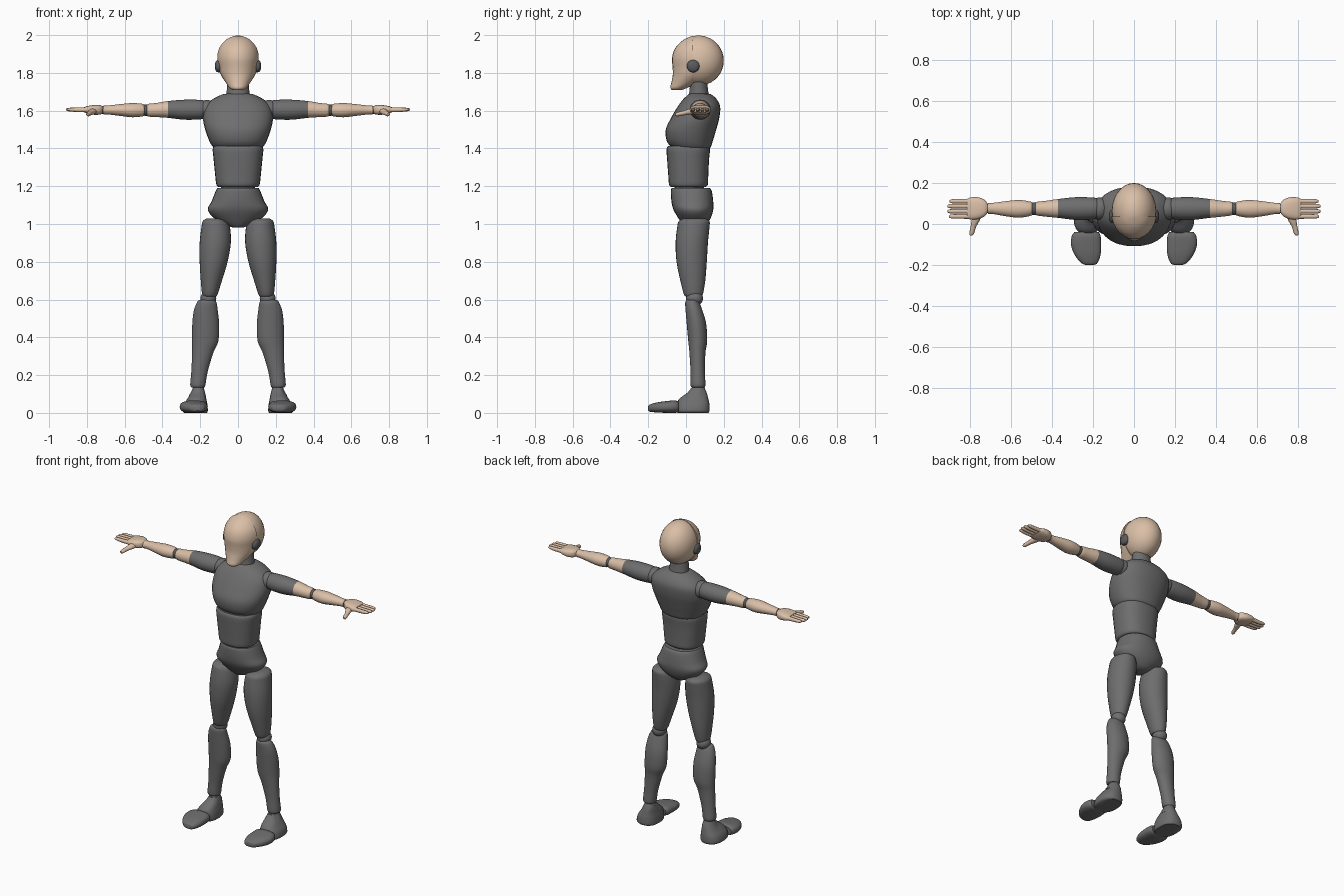
import bpy, bmesh, math
from mathutils import Vector


def material(name, rgb):
    m = bpy.data.materials.new(name)
    m.diffuse_color = (*rgb, 1)
    return m


GREY = material("suit grey", (0.155, 0.155, 0.155))
SKIN = material("skin", (0.70, 0.52, 0.385))
DARK = material("dark joint grey", (0.10, 0.105, 0.11))


def finish(bm, name, mats, mirror, rule=None, angle=40):
    bmesh.ops.recalc_face_normals(bm, faces=bm.faces)
    if rule:
        for f in bm.faces:
            f.material_index = rule(f.calc_center_median())
    me = bpy.data.meshes.new(name)
    bm.to_mesh(me)
    bm.free()
    ob = bpy.data.objects.new(name, me)
    bpy.context.collection.objects.link(ob)
    for m in mats:
        me.materials.append(m)
    bpy.ops.object.select_all(action='DESELECT')
    ob.select_set(True)
    bpy.context.view_layer.objects.active = ob
    bpy.ops.object.shade_smooth_by_angle(angle=math.radians(angle))
    if mirror:
        ob.modifiers.new("mirror", 'MIRROR').use_mirror_merge = False
    return ob


def smooth_rings(rings, steps):
    """Catmull-Rom interpolation through the cross-sections."""
    p = [rings[0]] + list(rings) + [rings[-1]]
    out = []
    for i in range(1, len(p) - 2):
        for k in range(steps):
            t = k / steps
            out.append([0.5 * (2 * b + (c - a) * t + (2 * a - 5 * b + 4 * c - d) * t * t
                               + (3 * b - a - 3 * c + d) * t ** 3)
                        for a, b, c, d in zip(p[i - 1], p[i], p[i + 1], p[i + 2])])
    return out + [list(rings[-1])]


def loft(name, axis, rings, mats, mirror=False, power=2.0, seg=28, steps=4,
         rule=None, cut=None):
    """Rings are (position, a min, a max, b min, b max) along an axis."""
    bm = bmesh.new()
    loops = []
    for t, a0, a1, b0, b1 in smooth_rings(rings, steps):
        loop = []
        for k in range(seg):
            w = 2 * math.pi * k / seg
            c, s = math.cos(w), math.sin(w)
            a = (a0 + a1) / 2 + (a1 - a0) / 2 * math.copysign(abs(c) ** (2 / power), c)
            b = (b0 + b1) / 2 + (b1 - b0) / 2 * math.copysign(abs(s) ** (2 / power), s)
            loop.append(bm.verts.new({'x': (t, a, b), 'y': (a, t, b), 'z': (a, b, t)}[axis]))
        loops.append(loop)
    for l0, l1 in zip(loops, loops[1:]):
        for k in range(seg):
            bm.faces.new((l0[k], l0[(k + 1) % seg], l1[(k + 1) % seg], l1[k]))
    bm.faces.new(loops[0])
    bm.faces.new(loops[-1])
    if cut is not None:
        bmesh.ops.bisect_plane(bm, geom=bm.verts[:] + bm.edges[:] + bm.faces[:],
                               plane_co=(0, cut, 0), plane_no=(0, 1, 0), clear_outer=True)
        bmesh.ops.holes_fill(bm, edges=[e for e in bm.edges if e.is_boundary])
    return finish(bm, name, mats, mirror, rule)


def ball(name, centre, radii, mats, mirror=False):
    bm = bmesh.new()
    bmesh.ops.create_uvsphere(bm, u_segments=28, v_segments=18, radius=1)
    bmesh.ops.scale(bm, vec=radii, verts=bm.verts)
    bmesh.ops.translate(bm, vec=Vector(centre), verts=bm.verts)
    return finish(bm, name, mats, mirror)


# head: skull, slightly proud face mask, ear discs
ball("skull", (0, 0.066, 1.865), (0.108, 0.134, 0.133), [SKIN])
loft("face_mask", 'z', [
    (1.710, -0.03, 0.03, -0.075, -0.02), (1.722, -0.046, 0.046, -0.083, 0.01),
    (1.75, -0.066, 0.066, -0.077, 0.07), (1.79, -0.091, 0.091, -0.070, 0.14),
    (1.83, -0.105, 0.105, -0.071, 0.19), (1.88, -0.112, 0.112, -0.074, 0.20),
    (1.93, -0.103, 0.103, -0.058, 0.19), (1.97, -0.075, 0.075, -0.020, 0.155),
    (1.99, -0.045, 0.045, 0.018, 0.115), (2.0, -0.012, 0.012, 0.05, 0.08)],
    [SKIN], cut=0.037)
loft("ear_disc", 'x', [
    (0.08, 0.005, 0.071, 1.803, 1.869), (0.105, 0.005, 0.071, 1.803, 1.869),
    (0.115, 0.010, 0.066, 1.808, 1.864), (0.121, 0.022, 0.054, 1.82, 1.852)],
    [DARK], mirror=True)

# torso
loft("neck", 'z', [
    (1.64, -0.068, 0.068, 0.0, 0.135), (1.70, -0.06, 0.06, 0.018, 0.118),
    (1.80, -0.056, 0.056, 0.022, 0.108)], [GREY])
loft("chest", 'z', [
    (1.392, -0.10, 0.10, -0.05, 0.11), (1.405, -0.13, 0.13, -0.075, 0.13),
    (1.44, -0.152, 0.152, -0.102, 0.142), (1.50, -0.174, 0.174, -0.107, 0.160),
    (1.56, -0.185, 0.185, -0.08, 0.176), (1.62, -0.176, 0.176, -0.045, 0.181),
    (1.66, -0.135, 0.135, -0.015, 0.163), (1.685, -0.085, 0.085, 0.012, 0.135),
    (1.69, -0.06, 0.06, 0.02, 0.12)], [GREY], power=2.25)
loft("waist_core", 'z', [
    (1.15, -0.09, 0.09, -0.06, 0.10), (1.30, -0.09, 0.09, -0.06, 0.09),
    (1.44, -0.10, 0.10, -0.06, 0.10)], [DARK])
loft("abdomen", 'z', [
    (1.197, -0.105, 0.105, -0.08, 0.105), (1.21, -0.115, 0.115, -0.09, 0.116),
    (1.26, -0.121, 0.121, -0.094, 0.118), (1.34, -0.129, 0.129, -0.10, 0.122),
    (1.395, -0.134, 0.134, -0.103, 0.127), (1.412, -0.126, 0.126, -0.095, 0.12)],
    [GREY], power=2.4)
loft("pelvis", 'z', [
    (0.982, -0.03, 0.03, 0.0, 0.085), (0.995, -0.065, 0.065, -0.015, 0.105),
    (1.03, -0.125, 0.125, -0.04, 0.13), (1.075, -0.16, 0.16, -0.066, 0.144),
    (1.12, -0.140, 0.140, -0.077, 0.144), (1.175, -0.118, 0.118, -0.08, 0.136),
    (1.19, -0.11, 0.11, -0.075, 0.125)], [GREY], power=2.2)

# legs
loft("thigh", 'z', [
    (0.615, 0.115, 0.182, 0.0, 0.08), (0.63, 0.107, 0.190, -0.012, 0.09),
    (0.70, 0.085, 0.197, -0.03, 0.102), (0.80, 0.055, 0.203, -0.05, 0.11),
    (0.90, 0.038, 0.203, -0.055, 0.116), (0.98, 0.042, 0.194, -0.047, 0.124),
    (1.015, 0.055, 0.186, -0.038, 0.124), (1.03, 0.085, 0.165, -0.01, 0.10)],
    [GREY], mirror=True)
ball("knee", (0.157, 0.045, 0.606), (0.042, 0.045, 0.04), [GREY], mirror=True)
loft("shin", 'z', [
    (0.135, 0.178, 0.245, 0.03, 0.098), (0.15, 0.172, 0.253, 0.024, 0.103),
    (0.22, 0.160, 0.247, 0.024, 0.10), (0.32, 0.130, 0.243, 0.018, 0.103),
    (0.38, 0.104, 0.243, 0.012, 0.112), (0.47, 0.100, 0.242, 0.004, 0.107),
    (0.54, 0.107, 0.234, -0.002, 0.088), (0.585, 0.114, 0.217, -0.004, 0.07),
    (0.598, 0.125, 0.205, 0.006, 0.055)], [GREY], mirror=True)
loft("ankle", 'z', [
    (0.09, 0.17, 0.26, 0.01, 0.11), (0.13, 0.18, 0.24, 0.03, 0.10),
    (0.155, 0.185, 0.235, 0.035, 0.095)], [GREY], mirror=True)
loft("heel", 'z', [
    (0.0, 0.165, 0.285, -0.045, 0.118), (0.012, 0.160, 0.295, -0.052, 0.125),
    (0.045, 0.162, 0.288, -0.05, 0.124), (0.075, 0.168, 0.268, -0.035, 0.118),
    (0.105, 0.174, 0.248, 0.005, 0.110), (0.128, 0.182, 0.238, 0.025, 0.10)],
    [GREY], mirror=True, power=2.5)
loft("toe_cap", 'y', [
    (-0.20, 0.195, 0.235, 0.012, 0.035), (-0.19, 0.178, 0.258, 0.006, 0.045),
    (-0.15, 0.163, 0.290, 0.002, 0.056), (-0.10, 0.160, 0.308, 0.0, 0.063),
    (-0.06, 0.163, 0.304, 0.0, 0.066), (-0.04, 0.172, 0.292, 0.004, 0.06)],
    [GREY], mirror=True, power=2.6)

# arms: the short sleeve ends at x = 0.37
ball("shoulder", (0.165, 0.075, 1.605), (0.05, 0.055, 0.052), [GREY], mirror=True)
loft("upper_arm", 'x', [
    (0.172, 0.035, 0.118, 1.565, 1.645), (0.19, 0.024, 0.128, 1.555, 1.656),
    (0.28, 0.020, 0.131, 1.552, 1.658), (0.37, 0.030, 0.122, 1.562, 1.651),
    (0.43, 0.036, 0.113, 1.566, 1.641), (0.475, 0.042, 0.108, 1.569, 1.636),
    (0.485, 0.052, 0.10, 1.58, 1.627)],
    [GREY, SKIN], mirror=True, rule=lambda c: int(c.x > 0.37))
ball("elbow", (0.488, 0.075, 1.603), (0.03, 0.031, 0.031), [DARK], mirror=True)
loft("forearm", 'x', [
    (0.493, 0.050, 0.10, 1.58, 1.625), (0.505, 0.040, 0.109, 1.570, 1.636),
    (0.56, 0.031, 0.117, 1.565, 1.640), (0.62, 0.037, 0.112, 1.572, 1.635),
    (0.69, 0.049, 0.103, 1.580, 1.627), (0.713, 0.048, 0.103, 1.579, 1.627)],
    [SKIN], mirror=True)
ball("wrist", (0.717, 0.076, 1.603), (0.02, 0.023, 0.021), [DARK], mirror=True)

# hands
loft("palm", 'x', [
    (0.715, 0.055, 0.10, 1.587, 1.622), (0.73, 0.037, 0.118, 1.58, 1.629),
    (0.76, 0.024, 0.130, 1.578, 1.630), (0.795, 0.022, 0.130, 1.585, 1.625),
    (0.815, 0.028, 0.122, 1.592, 1.618)], [SKIN], mirror=True, power=2.8)
for i, (y, tip) in enumerate([(0.037, 0.902), (0.062, 0.91), (0.087, 0.91), (0.111, 0.90)]):
    loft("finger_%d" % (i + 1), 'x', [
        (0.79, y - 0.012, y + 0.012, 1.592, 1.618), (0.85, y - 0.011, y + 0.011, 1.593, 1.616),
        (tip - 0.012, y - 0.010, y + 0.010, 1.597, 1.615), (tip, y - 0.005, y + 0.005, 1.602, 1.610)],
        [SKIN], mirror=True, seg=12, steps=3)
loft("thumb", 'y', [
    (-0.056, 0.789, 0.801, 1.574, 1.586), (-0.045, 0.780, 0.804, 1.570, 1.592),
    (-0.015, 0.771, 0.798, 1.575, 1.599), (0.02, 0.752, 0.792, 1.579, 1.610),
    (0.05, 0.745, 0.785, 1.585, 1.615)], [SKIN], mirror=True, seg=16)
